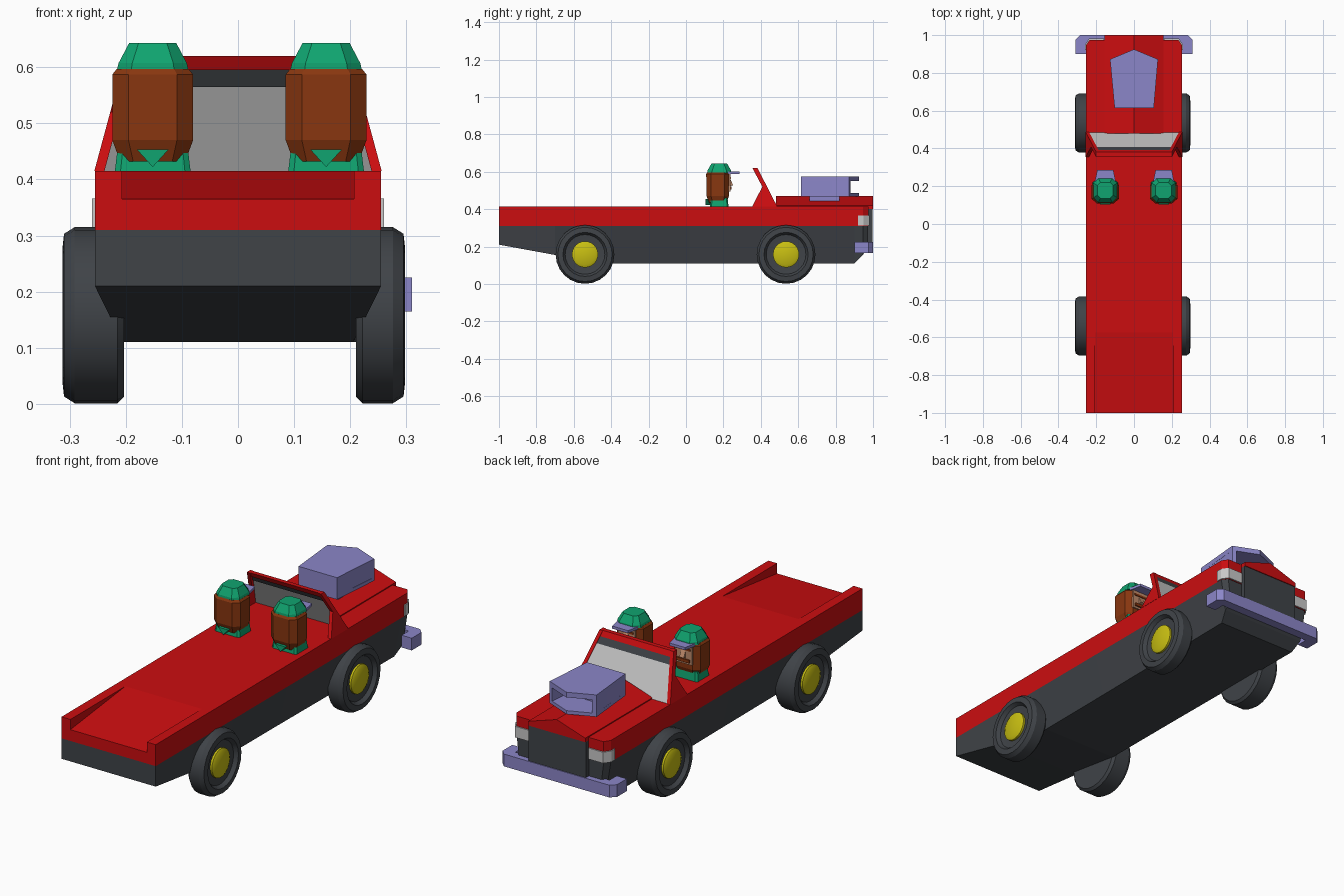
import bpy, bmesh, math

if "Cube" in bpy.data.objects:
    bpy.data.objects.remove(bpy.data.objects["Cube"])

def mat(name, c):
    m = bpy.data.materials.new(name)
    m.diffuse_color = (*c, 1)
    m.use_nodes = True
    m.node_tree.nodes["Principled BSDF"].inputs["Base Color"].default_value = m.diffuse_color
    return m

RED = mat("red paint", (0.60, 0.004, 0.005))
DARK = mat("dark grey", (0.050, 0.056, 0.064))
YELLOW = mat("yellow", (0.58, 0.52, 0.006))
LILAC = mat("lilac metal", (0.26, 0.24, 0.58))
BROWN = mat("brown hair", (0.25, 0.038, 0.005))
GREEN = mat("green cloth", (0.005, 0.37, 0.16))
GLASS = mat("light grey", (0.58, 0.58, 0.58))
SKIN = mat("skin", (0.52, 0.26, 0.15))

def finish(name, bm, m, smooth=False):
    bmesh.ops.remove_doubles(bm, verts=bm.verts, dist=1e-5)
    bmesh.ops.recalc_face_normals(bm, faces=bm.faces)
    me = bpy.data.meshes.new(name)
    bm.to_mesh(me)
    bm.free()
    me.materials.append(m)
    ob = bpy.data.objects.new(name, me)
    bpy.context.collection.objects.link(ob)
    if smooth:
        bpy.ops.object.select_all(action='DESELECT')
        ob.select_set(True)
        bpy.context.view_layer.objects.active = ob
        bpy.ops.object.shade_smooth_by_angle(angle=math.radians(30))
    return ob

def loft(name, rings, m, smooth=False):
    """Skin a list of equal-length point rings and cap both ends."""
    bm = bmesh.new()
    rs = [[bm.verts.new(p) for p in r] for r in rings]
    n = len(rs[0])
    for a, b in zip(rs, rs[1:]):
        for i in range(n):
            bm.faces.new((a[i], a[(i + 1) % n], b[(i + 1) % n], b[i]))
    bm.faces.new(rs[0])
    bm.faces.new(rs[-1])
    return finish(name, bm, m, smooth)

def prism(name, pts, axis, a, b, m, warp=lambda p: p):
    """Extrude a 2D outline along an axis; outline is in the other two axes."""
    def at(t, p):
        return warp({'x': (t, *p), 'y': (p[0], t, p[1]), 'z': (*p, t)}[axis])
    return loft(name, [[at(t, p) for p in pts] for t in (a, b)], m)

def box(name, x0, x1, y0, y1, z0, z1, m):
    return prism(name, [(x0, y0), (x1, y0), (x1, y1), (x0, y1)], 'z', z0, z1, m)

def mirror_pts(pts):
    return pts + [(-x, y) for x, y in reversed(pts)]

# lower body: cross-sections (y, bottom z, top half width, bottom half width)
secs = [(-1, .21, .255, .255), (-.70, .155, .255, .228), (-.40, .11, .255, .205),
        (.02, .11, .255, .207), (.90, .11, .255, .215), (.945, .155, .255, .23),
        (.972, .19, .235, .22)]
loft("lower_body", [[(-t, y, .31), (t, y, .31), (b, y, z), (-b, y, z)]
                    for y, z, t, b in secs], DARK)

# upper body with clipped front corners
prism("upper_body", mirror_pts([(.255, -.575), (.255, .945), (.235, .975)]),
      'z', .31, .415, RED)
# sloping bed floor and side rails
prism("bed_floor", [(-1, .31), (-1, .365), (-.575, .415), (-.575, .31)], 'x', -.207, .207, RED)
for s, n in ((-1, "left"), (1, "right")):
    box(n + "_bed_rail", s * .207, s * .255, -1, -.575, .31, .415, RED)
    # headlamp wrapping the corner
    prism(n + "_headlamp", [(s * x, y) for x, y in
          [(.16, .93), (.16, .981), (.238, .981), (.26, .948), (.26, .92), (.24, .92)]],
          'z', .312, .366, GLASS)

# gabled hood and grille
prism("hood", [(-.155, .40), (.155, .40), (.155, .42), (0, .47), (-.155, .42)], 'y', .48, 1, RED)
prism("grille", [(-.155, .17), (.155, .17), (.155, .40), (0, .452), (-.155, .40)],
      'y', .92, .996, DARK)

# hood scoop with open mouth
plan = [(-.103, .615), (.105, .615), (.127, .872), (0, .925), (-.127, .872)]
prism("scoop_top", plan, 'z', .55, .575, LILAC)
prism("scoop_base", plan, 'z', .468, .485, LILAC)
prism("scoop_block", [(-.103, .615), (.105, .615), (.118, .78), (-.118, .78)],
      'z', .485, .55, LILAC)
for s, n in ((-1, "left"), (1, "right")):
    prism(n + "_scoop_wall", [(s * .118, .78), (s * .127, .872), (s * .108, .88), (s * .1, .78)],
          'z', .485, .55, LILAC)
box("scoop_neck", -.08, .08, .66, .82, .42, .468, LILAC)

# front bumper: wrapped bar
prism("bumper", mirror_pts([(.31, .90), (.31, .975), (.285, 1), ]) +
      [(-.255, .90), (-.255, .955), (.255, .955), (.255, .90)], 'z', .165, .225, LILAC)

# windscreen: leans back and narrows to the top
def lean(p):
    k = math.copysign((p[2] - .415) * .27, p[0])
    return (p[0] - k, p[1], p[2])

def strip(name, z0, z1, m, t, w=.24):
    y = lambda z: .485 - (z - .415) * .512
    prism(name, [(y(z0), z0), (y(z1), z1), (y(z1) - t, z1), (y(z0) - t, z0)],
          'x', -w, w, m, lean)

strip("windscreen_glass", .415, .565, GLASS, .008)
strip("windscreen_tint", .565, .595, DARK, .012)
strip("windscreen_top_bar", .595, .62, RED, .022, .25)
for s, n in ((-1, "left"), (1, "right")):
    prism(n + "_windscreen_pillar",
          [(.355, .415), (.487, .415), (.382, .62), (.355, .62), (.408, .52)],
          'x', s * .238, s * .256, RED, lean)

# wheels: lathed tyre and hubcap
def lathe(name, prof, x0, s, cy, cz, m, n=24):
    rings = [[(s * (x0 + x), cy + r * math.cos(2 * math.pi * i / n),
               cz + r * math.sin(2 * math.pi * i / n)) for i in range(n)] for r, x in prof]
    loft(name, rings, m, True)

for s, x0, n in ((-1, .203, "left"), (1, .21, "right")):
    w = .11 if s < 0 else .088
    for cy, e in ((-.54, "rear"), (.535, "front")):
        lathe(f"{e}_{n}_tyre", [(.10, 0), (.145, 0), (.157, .012), (.157, w - .022),
              (.145, w - .003), (.118, w), (.106, w - .018), (.07, w - .022)],
              x0, s, cy, .158, DARK)
        lathe(f"{e}_{n}_hubcap", [(.07, w - .03), (.07, w - .012), (.055, w - .004)],
              x0, s, cy, .158, YELLOW)

# two riders
def stack(name, cx, cy, levels, m, cut=.6):
    """Eight-sided stack of (z, half x, half y) levels."""
    o = [(1, -cut), (1, cut), (cut, 1), (-cut, 1), (-1, cut), (-1, -cut), (-cut, -1), (cut, -1)]
    loft(name, [[(cx + x * hx, cy + y * hy, z) for x, y in o] for z, hx, hy in levels], m)

for cx, n in ((-.152, "left"), (.157, "right")):
    stack(n + "_rider_shirt", cx, .178, [(.41, .068, .05), (.46, .062, .044)], GREEN, .85)
    prism(n + "_rider_collar", [(cx - .028, .453), (cx + .028, .453), (cx, .422)],
          'y', .103, .15, GREEN)
    stack(n + "_rider_hair", cx, .170,
          [(.432, .058, .045), (.47, .072, .06), (.587, .072, .062), (.597, .064, .056)], BROWN)
    stack(n + "_rider_cap", cx, .178,
          [(.594, .064, .064), (.607, .061, .063), (.643, .042, .042)], GREEN)
    prism(n + "_rider_visor", [(cx - .055, .225), (cx + .055, .225), (cx + .043, .285),
          (cx - .043, .285)], 'z', .588, .601, LILAC)
    box(n + "_rider_face", cx - .046, cx + .046, .2, .237, .495, .588, SKIN)
    prism(n + "_rider_nose", [(.235, .565), (.252, .528), (.235, .522)],
          'x', cx - .012, cx + .012, SKIN)
    box(n + "_rider_moustache", cx - .035, cx + .035, .225, .244, .505, .52, BROWN)
    box(n + "_rider_brow", cx - .038, cx + .038, .225, .241, .562, .572, BROWN)
